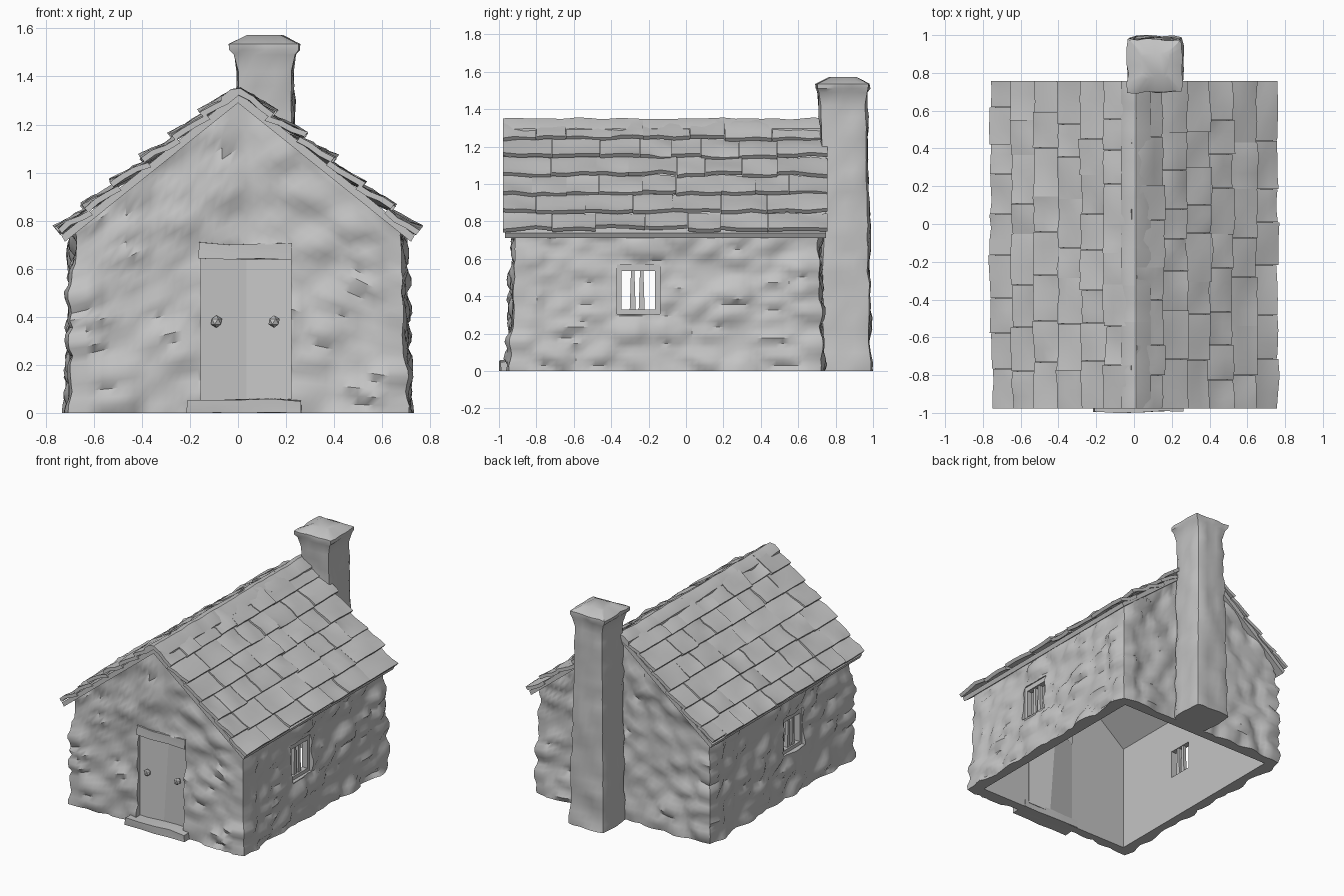
import bpy, bmesh, math, random
from mathutils import Vector, Matrix, noise

random.seed(4)
if "Cube" in bpy.data.objects:
    bpy.data.objects.remove(bpy.data.objects["Cube"], do_unlink=True)

grey = bpy.data.materials.new("stone_grey")
grey.use_nodes = True
COLOUR = (0.55, 0.55, 0.55, 1)
grey.diffuse_color = COLOUR
grey.node_tree.nodes["Principled BSDF"].inputs["Base Color"].default_value = COLOUR


def finish(bm, name, angle=40):
    """Turn a bmesh into a shaded object."""
    bmesh.ops.recalc_face_normals(bm, faces=bm.faces)
    mesh = bpy.data.meshes.new(name)
    bm.to_mesh(mesh)
    bm.free()
    mesh.materials.append(grey)
    ob = bpy.data.objects.new(name, mesh)
    bpy.context.collection.objects.link(ob)
    smooth(ob, angle)
    return ob


def smooth(ob, angle=40):
    bpy.ops.object.select_all(action='DESELECT')
    ob.select_set(True)
    bpy.context.view_layer.objects.active = ob
    bpy.ops.object.shade_smooth_by_angle(angle=math.radians(angle))


def stone(p):
    """Bulge of a rough stone course at a point, 0 in joints to 1."""
    q = Vector((p[0] * 5, p[1] * 5, p[2] * 8))
    dist, _ = noise.voronoi(q)
    return min(1, (dist[1] - dist[0]) * 2) * 0.6 + 0.4 * (noise.noise(q * 0.8) + 0.5)


def loft(rings, wrap=False):
    """Join closed rings of points; either wrap round or cap both ends."""
    bm = bmesh.new()
    rows = [[bm.verts.new(p) for p in ring] for ring in rings]
    n = len(rows[0])
    for a, b in zip(rows, rows[1:] + (rows[:1] if wrap else [])):
        for i in range(n):
            j = (i + 1) % n
            bm.faces.new((a[i], a[j], b[j], b[i]))
    if not wrap:
        bm.faces.new(rows[0])
        bm.faces.new(rows[-1])
    return bm


def perimeter(nx, ny):
    """Unit square outline as (u, v), counterclockwise."""
    xs = [-1 + 2 * i / nx for i in range(nx)]
    ys = [-1 + 2 * i / ny for i in range(ny)]
    return ([(u, -1) for u in xs] + [(1, v) for v in ys]
            + [(-u, 1) for u in xs] + [(-1, -v) for v in ys])


def outward(u, v):
    return Vector((u if abs(u) == 1 else 0, v if abs(v) == 1 else 0, 0)).normalized()


def add_box(bm, lo, hi, cuts=0, shape=None):
    """Add a box to bm, subdivided and with each vertex passed through shape."""
    lo, hi = Vector(lo), Vector(hi)
    part = bmesh.new()
    mat = Matrix.Translation((lo + hi) / 2) @ Matrix.Diagonal((*(hi - lo), 1))
    bmesh.ops.create_cube(part, size=1, matrix=mat)
    if cuts:
        bmesh.ops.subdivide_edges(part, edges=part.edges[:], cuts=cuts, use_grid_fill=True)
    if shape:
        for v in part.verts:
            v.co = shape(v.co.copy())
    bmesh.ops.recalc_face_normals(part, faces=part.faces)
    mesh = bpy.data.meshes.new("part")
    part.to_mesh(mesh)
    part.free()
    bm.from_mesh(mesh)
    bpy.data.meshes.remove(mesh)


def box(name, lo, hi, cuts=0, shape=None):
    bm = bmesh.new()
    add_box(bm, lo, hi, cuts, shape)
    return finish(bm, name)


def worn(co):
    co += noise.noise_vector(co * 9) * 0.01
    co.z = max(0, co.z)
    return co


def cut(ob, lo, hi):
    cutter = box("cutter", lo, hi)
    cutter.hide_render = True
    mod = ob.modifiers.new("opening", 'BOOLEAN')
    mod.operation, mod.solver, mod.object = 'DIFFERENCE', 'EXACT', cutter
    bpy.context.view_layer.objects.active = ob
    bpy.ops.object.modifier_apply(modifier=mod.name)
    bpy.data.objects.remove(cutter, do_unlink=True)


# Stone walls: hollow shell with gables, open underneath
HX, HY, CY, ROWS = 0.665, 0.795, -0.105, 26
outline = perimeter(40, 46)


def wall_point(u, v, t):
    x, y = u * HX, CY + v * HY
    z = t * (1.30 - 0.80 * abs(x))
    p = Vector((x, y, z))
    bulge = 0.05 * stone(p) + 0.02 * max(0, 1 - z / 0.5)
    if abs(u) > 0.85 and abs(v) > 0.85 and z < 0.6:
        bulge += 0.012
    return p + outward(u, v) * bulge


rings = [[wall_point(u, v, j / ROWS) for u, v in outline] for j in range(ROWS + 1)]
for t in (1, 0):
    rings.append([(u * 0.63, CY + v * 0.76, t * (1.30 - 0.80 * abs(u * 0.63))) for u, v in outline])
walls = finish(loft(rings, wrap=True), "stone_walls")
cut(walls, (-0.155, -1.2, 0.03), (0.22, -0.8, 0.70))
cut(walls, (-1, -0.345, 0.33), (1, -0.165, 0.535))
for side in (-1, 1):
    xa, xb = sorted((side * 0.672, side))
    cut(walls, (xa, -0.37, 0.305), (xb, -0.14, 0.57))
smooth(walls)

# Window bars, wider at the bottom
for side, label in ((1, "left"), (-1, "right")):
    bm = bmesh.new()
    for y in (-0.285, -0.237):
        x = side * 0.648

        def taper(co):
            if co.z < 0.4:
                co.y = y + (co.y - y) * 1.8
            return co

        add_box(bm, (x - 0.012, y - 0.009, 0.32), (x + 0.012, y + 0.009, 0.54), 0, taper)
    finish(bm, label + "_window_bars")


# Double door, leaves folding back towards the top centre
def fold(co):
    if abs(co.x - 0.035) < 0.01 and co.z > 0.5:
        co.y += 0.06
    return co


for side, label in ((1, "left"), (-1, "right")):
    outer = 0.225 if side > 0 else -0.16
    xa, xb = sorted((0.035, outer))
    box(label + "_door_leaf", (xa, -0.9, 0.04), (xb, -0.86, 0.66), 0, fold)
    bm = bmesh.new()
    bmesh.ops.create_icosphere(bm, subdivisions=1, radius=0.026,
                               matrix=Matrix.Translation((0.03 + side * 0.12, -0.91, 0.38)))
    finish(bm, label + "_door_handle", 20)

box("door_lintel", (-0.16, -0.93, 0.64), (0.225, -0.86, 0.705), 2, worn)
box("door_step", (-0.21, -0.995, 0), (0.26, -0.86, 0.055), 3, worn)

# Roof deck
Y0, Y1 = -0.978, 0.758
profile = [(0, 1.335), (0.735, 0.739), (0.72, 0.712), (0, 1.29),
           (-0.72, 0.712), (-0.735, 0.739)]
finish(loft([[(x, y, z) for x, z in profile] for y in (Y0 + 0.01, Y1 - 0.01)]), "roof_deck", 30)

# Overlapping rough shingles in courses on both slopes
COURSES = 6
bm = bmesh.new()
slope = Vector((0.735, 0, -0.596))
length = slope.length
slope.normalize()
up = Vector((-slope.z, 0, slope.x))
ridge = Vector((0, 0, 1.33))
for side in (1, -1):
    for row in range(COURSES):
        start = row * length / COURSES
        end = start + length / COURSES + (0.014 if row < COURSES - 1 else -0.003)
        y = Y0
        while y < Y1 - 0.01:
            nxt = y + random.uniform(0.15, 0.27)
            nxt = Y1 if nxt > Y1 - 0.1 else nxt
            lift = random.uniform(0.022, 0.036)
            edge = end + random.uniform(-0.008, 0.004)
            skew = random.uniform(-0.01, 0.01)

            def lay(co):
                s, w, h = co
                f = (s - start) / (end - start)
                h += 0.004 + f * lift + skew * (w - y) / (nxt - y)
                h += noise.noise(Vector((s * 10, w * 10, side * 5))) * 0.02
                p = ridge + slope * s + up * h
                return Vector((p.x * side, w, p.z))

            add_box(bm, (start, y, -0.012), (edge, nxt - 0.002, 0.012), 2, lay)
            y = nxt
finish(bm, "roof_shingles", 35)


# Ridge caps
def saddle(co):
    co.z += 1.338 - 0.8 * max(0, abs(co.x) - 0.02) + 0.01 * noise.noise(co * 8)
    return co


bm = bmesh.new()
y = Y0
while y < Y1 - 0.01:
    nxt = y + random.uniform(0.18, 0.28)
    nxt = Y1 if nxt > Y1 - 0.1 else nxt
    add_box(bm, (-0.07, y, -0.012), (0.09, nxt, 0.012), 3, saddle)
    y = nxt
finish(bm, "ridge_caps", 35)

# Chimney stack with flared cap: height, half width, half depth, centre y
levels = [(0, 0.145, 0.137, 0.858), (0.1, 0.14, 0.132, 0.856), (0.9, 0.128, 0.127, 0.85),
          (1.3, 0.118, 0.127, 0.842), (1.42, 0.118, 0.127, 0.84), (1.49, 0.128, 0.132, 0.84),
          (1.51, 0.142, 0.14, 0.84), (1.535, 0.142, 0.14, 0.84), (1.572, 0.07, 0.07, 0.84)]
sections = []
for low, high in zip(levels, levels[1:]):
    steps = max(1, round((high[0] - low[0]) / 0.06))
    for i in range(steps):
        sections.append([a + i / steps * (b - a) for a, b in zip(low, high)])
sections.append(levels[-1])
rings = []
for z, a, b, mid in sections:
    ring = []
    for u, v in perimeter(6, 6):
        p = Vector((0.112 + u * a, mid + v * b, z))
        inset = 0.012 if abs(u) == abs(v) == 1 and z < 1.45 else 0
        p += outward(u, v) * (0.028 * stone(p) - 0.012 - inset)
        ring.append(p)
    rings.append(ring)
finish(loft(rings), "chimney")
